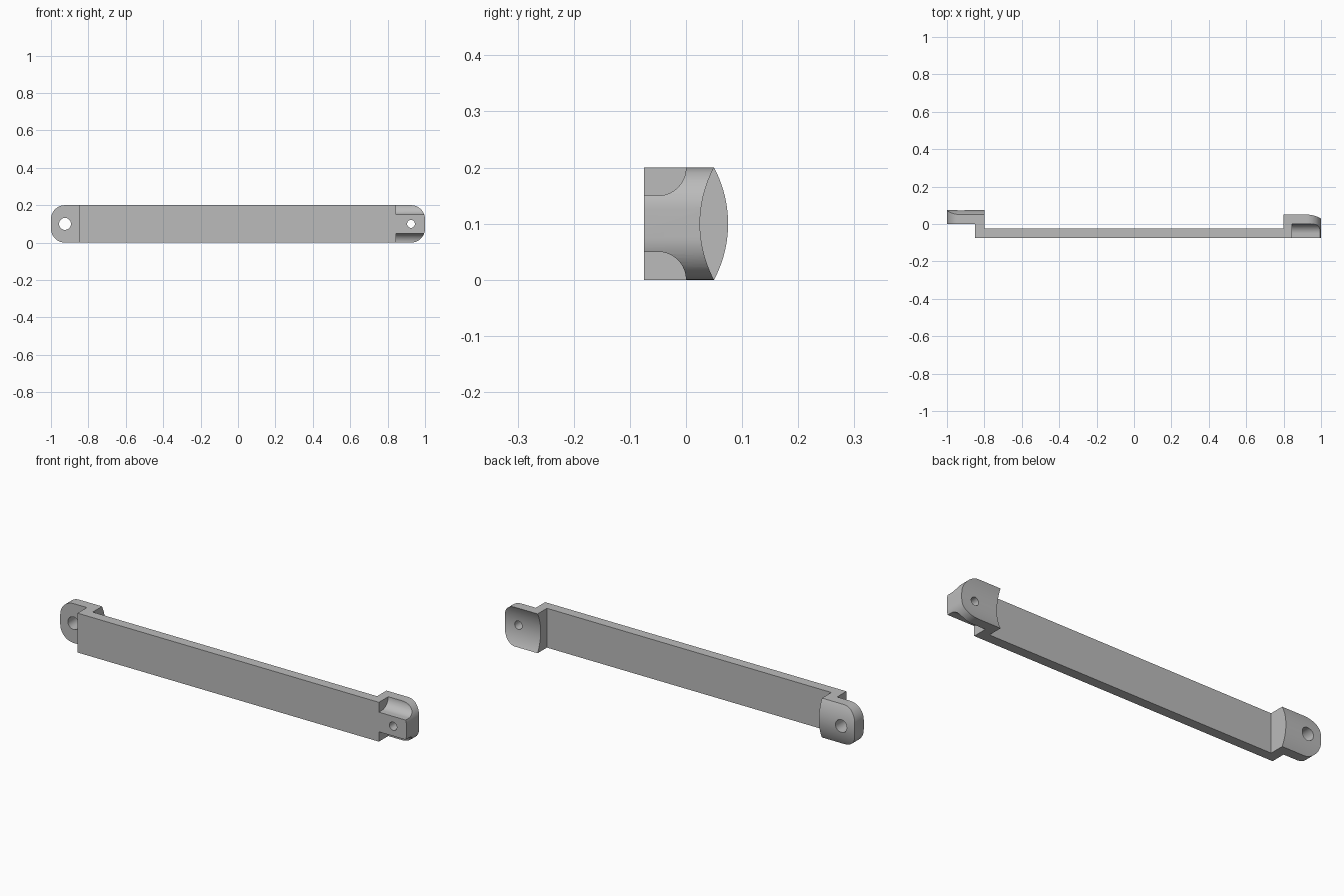
import bpy, bmesh, math
from mathutils import Vector

cube = bpy.data.objects.get("Cube")
if cube:
    bpy.data.objects.remove(cube, do_unlink=True)

H = 0.2            # strap height
MID = H / 2
HOLE_X = 0.925


def prism(name, points, axis, start, end):
    """Extrude a closed 2D profile along x, y or z."""
    place = {"x": lambda a, b: (start, a, b),
             "y": lambda a, b: (a, start, b),
             "z": lambda a, b: (a, b, start)}[axis]
    step = Vector([(end - start) * (axis == k) for k in "xyz"])
    bm = bmesh.new()
    face = bm.faces.new([bm.verts.new(place(*p)) for p in points])
    ext = bmesh.ops.extrude_face_region(bm, geom=[face])
    moved = [g for g in ext["geom"] if isinstance(g, bmesh.types.BMVert)]
    bmesh.ops.translate(bm, verts=moved, vec=step)
    bmesh.ops.recalc_face_normals(bm, faces=bm.faces[:])
    mesh = bpy.data.meshes.new(name)
    bm.to_mesh(mesh)
    bm.free()
    obj = bpy.data.objects.new(name, mesh)
    bpy.context.collection.objects.link(obj)
    return obj


def arc(cx, cy, r, a0, a1, n):
    angles = [math.radians(a0 + (a1 - a0) * i / n) for i in range(n + 1)]
    return [(cx + r * math.cos(a), cy + r * math.sin(a)) for a in angles]


def boolean(target, tool, operation):
    """Apply a boolean and discard the cutter."""
    tool.hide_render = True
    bpy.context.view_layer.objects.active = target
    mod = target.modifiers.new("cut", "BOOLEAN")
    mod.operation, mod.solver, mod.object = operation, "EXACT", tool
    bpy.ops.object.modifier_apply(modifier=mod.name)
    bpy.data.objects.remove(tool, do_unlink=True)


# Strap with offset end blocks, drawn in plan
strap = prism("link_strap", [
    (-1, 0), (-0.85, 0), (-0.85, -0.075), (1, -0.075), (1, 0.1),
    (0.8, 0.1), (0.8, -0.025), (-0.8, -0.025), (-0.8, 0.1), (-1, 0.1)],
    "z", 0, H)

# Curved backs: convex on the right end, concave on the left end
R = 0.2125
half = math.degrees(math.asin(0.11 / R))
bulge = arc(0.075 - R, MID, R, -half, half, 32)
hollow = arc(0.025 + R, MID, R, 180 + half, 180 - half, 32)
for name, curve, x0, x1 in (("bulge_cutter", bulge, -1.1, -0.7),
                            ("hollow_cutter", hollow, 0.7, 1.1)):
    profile = curve + [(0.2, curve[-1][1]), (0.2, curve[0][1])]
    boolean(strap, prism(name, profile, "x", x0, x1), "DIFFERENCE")

# Filleted grooves above and below the front tongue
groove = [(-0.1, 0.15)] + arc(-0.05, H, 0.05, -90, 0, 16) + [(0, 0.25), (-0.1, 0.25)]
for points in (groove, [(y, H - z) for y, z in groove]):
    boolean(strap, prism("groove_cutter", points, "x", 0.845, 1.1), "DIFFERENCE")

# Rounded end corners
r = 0.075
outline = []
for sx, sz, a in ((1, 1, 0), (-1, 1, 90), (-1, -1, 180), (1, -1, 270)):
    outline += arc(sx * (1 - r), MID + sz * (MID - r), r, a, a + 90, 16)
boolean(strap, prism("corner_trim", outline, "y", -0.2, 0.2), "INTERSECT")

# Pin holes
for x, radius in ((-HOLE_X, 0.032), (HOLE_X, 0.021)):
    circle = arc(x, MID, radius, 0, 360, 32)[:-1]
    boolean(strap, prism("hole_cutter", circle, "y", -0.2, 0.2), "DIFFERENCE")

# Single grey finish
grey = bpy.data.materials.new("plain_grey")
grey.use_nodes = True
colour = (0.5, 0.5, 0.5, 1)
grey.diffuse_color = colour
grey.node_tree.nodes["Principled BSDF"].inputs["Base Color"].default_value = colour
strap.data.materials.clear()
strap.data.materials.append(grey)

bpy.ops.object.select_all(action="DESELECT")
strap.select_set(True)
bpy.context.view_layer.objects.active = strap
bpy.ops.object.shade_smooth_by_angle(angle=math.radians(25))
